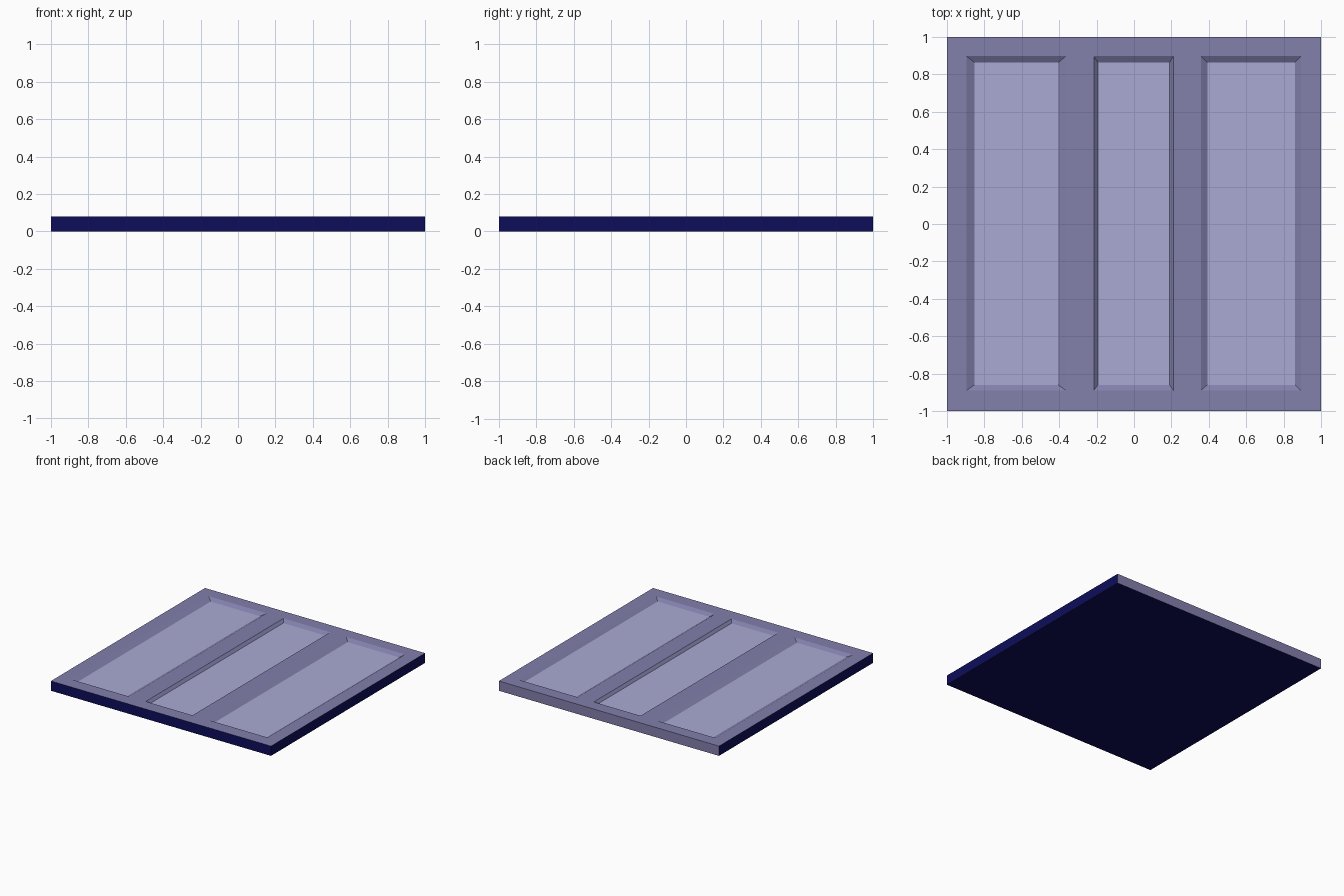
import bpy, bmesh

if "Cube" in bpy.data.objects:
    bpy.data.objects.remove(bpy.data.objects["Cube"])

MID, TOP, FLOOR = 0.04, 0.08, 0.06

def material(name, rgb):
    m = bpy.data.materials.new(name)
    m.diffuse_color = (*rgb, 1)
    m.use_nodes = True
    m.node_tree.nodes["Principled BSDF"].inputs["Base Color"].default_value = m.diffuse_color
    return m

FRAME = material("frame grey violet", (0.225, 0.215, 0.41))
PANEL = material("panel pale violet", (0.40, 0.40, 0.66))
NAVY = material("edge navy", (0.004, 0.004, 0.105))

def finish(bm, name, mats):
    me = bpy.data.meshes.new(name)
    bm.to_mesh(me)
    bm.free()
    ob = bpy.data.objects.new(name, me)
    bpy.context.collection.objects.link(ob)
    for m in mats:
        me.materials.append(m)

# Base slab: navy, with only the back edge in the frame colour
bm = bmesh.new()
bmesh.ops.create_cube(bm, size=1)
for v in bm.verts:
    v.co = (v.co.x * 2, v.co.y * 2, MID if v.co.z > 0 else 0)
bm.normal_update()
bmesh.ops.delete(bm, geom=[f for f in bm.faces if f.normal.z > 0.9], context='FACES_ONLY')
for f in bm.faces:
    f.material_index = 0 if f.normal.y > 0.9 else 1
finish(bm, "base_slab", [FRAME, NAVY])

# Frame: top grid with three openings, each with sloped sides
# opening left, right, then slope width on the left and right
openings = [(-0.895, -0.365, 0.042, 0.04),
            (-0.215, 0.21, 0.022, 0.02),
            (0.357, 0.893, 0.035, 0.033)]
Y0, Y1, LOW, HIGH = -0.89, 0.897, 0.03, 0.034
xs = [-1] + [x for o in openings for x in o[:2]] + [1]
ys = [-1, Y0, Y1, 1]
bm = bmesh.new()
grid = [[bm.verts.new((x, y, TOP)) for y in ys] for x in xs]
for i in range(len(xs) - 1):
    for j in range(3):
        ring = [grid[i][j], grid[i + 1][j], grid[i + 1][j + 1], grid[i][j + 1]]
        if j == 1 and i % 2 == 1:
            l, r, a, b = openings[i // 2]
            inner = [bm.verts.new(c) for c in (
                (l + a, Y0 + LOW, FLOOR), (r - b, Y0 + LOW, FLOOR),
                (r - b, Y1 - HIGH, FLOOR), (l + a, Y1 - HIGH, FLOOR))]
            for k in range(4):
                n = (k + 1) % 4
                bm.faces.new((ring[k], ring[n], inner[n], inner[k]))
            bm.faces.new(inner).material_index = 1
        else:
            bm.faces.new(ring)

# Outer edge of the frame, drawn down to the base slab
rim = [e for e in bm.edges if e.is_boundary]
new = bmesh.ops.extrude_edge_only(bm, edges=rim)["geom"]
for v in new:
    if isinstance(v, bmesh.types.BMVert):
        v.co.z = MID
bmesh.ops.recalc_face_normals(bm, faces=bm.faces)
bm.normal_update()
if sum(f.normal.z * f.calc_area() for f in bm.faces) < 0:
    bmesh.ops.reverse_faces(bm, faces=bm.faces)
    bm.normal_update()
for f in bm.faces:
    c = f.calc_center_median()
    outer = max(abs(c.x), abs(c.y)) > 0.999
    if outer:
        f.material_index = 0 if c.y > 0.999 else 2
finish(bm, "panel_frame", [FRAME, PANEL, NAVY])
